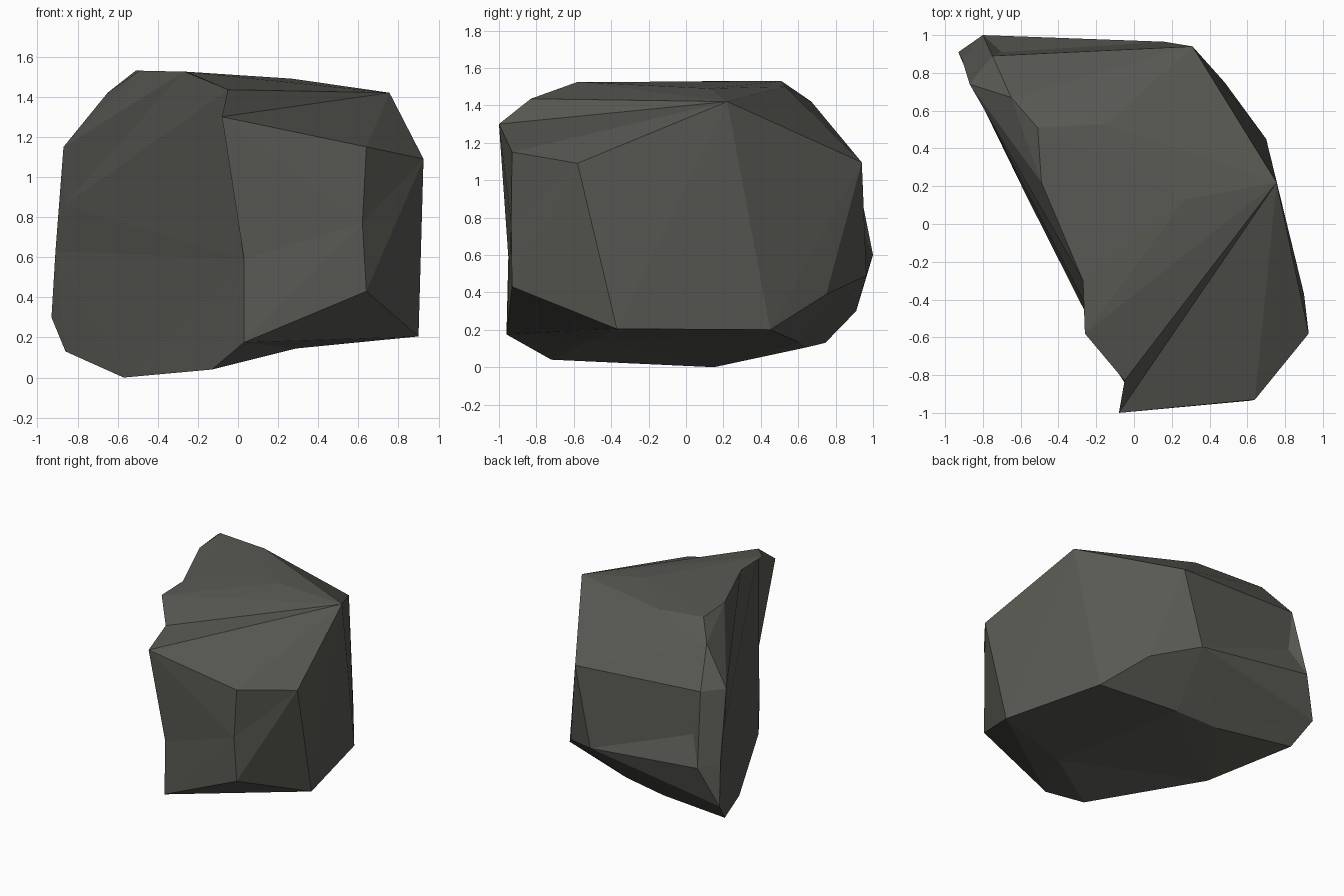
import bpy, bmesh
from mathutils import Vector

# Convex corners of the boulder
crown = [(-.26, -.58, 1.525), (-.51, .51, 1.53), (-.49, .22, 1.53), (-.65, .67, 1.42),
         (.755, .22, 1.42), (-.14, .53, 1.5)]
front = [(.64, -.93, 1.15), (.64, -.93, .43), (.03, -.96, .175)]
right = [(.925, -.58, 1.09), (.90, -.37, .205), (.70, .45, .20), (.48, .75, .39)]
back = [(.31, .94, 1.095), (.16, .965, .49), (-.80, 1, .60), (-.75, .89, 1.15)]
left = [(-.87, .74, 1.15), (-.93, .91, .30), (-.86, .745, .13)]
base = [(-.13, -.72, .04), (-.57, .15, 0)]

# Hollows: true place, and how far out it sits while the skin is stretched
hollows = [
    ((-.08, -1, 1.30), (0, 0, .15)),           # front top corner
    ((-.05, -.83, 1.435), (-.12, -.01, .05)),  # notch behind it
    ((-.27, -.30, 1.525), (-.12, -.03, .01)),  # left rim of the top
    ((.27, .13, 1.49), (0, 0, -.01)),          # middle of the top
    ((.03, -.95, .59), (-.08, -.08, 0)),       # front spine
    ((.62, -.935, .77), (.02, -.06, 0)),       # front right edge
    ((-.70, .91, .81), (0, .12, 0)),           # back ledge
    ((-.865, .75, .86), (-.06, -.02, 0)),      # left edge, upper
    ((-.91, .87, .63), (-.06, -.03, 0)),       # left edge, lower
    ((.29, -.51, .145), (0, 0, -.10)),         # underside
    ((-.25, .64, .105), (0, .03, -.03)),       # back lower edge
    ((.10, .60, .135), (0, .03, -.03)),
]

# Stretch a hull over everything, then sink the hollows into place
bm = bmesh.new()
for p in crown + front + right + back + left + base:
    bm.verts.new(p)
sunk = [(bm.verts.new(Vector(p) + Vector(d)), p) for p, d in hollows]
bmesh.ops.convex_hull(bm, input=bm.verts[:])
for v, p in sunk:
    v.co = p
bmesh.ops.delete(bm, geom=[v for v in bm.verts if not v.link_faces], context='VERTS')
bmesh.ops.recalc_face_normals(bm, faces=bm.faces[:])

mesh = bpy.data.meshes.new("boulder")
bm.to_mesh(mesh)
bm.free()

# Dark stone, flat shaded
stone = bpy.data.materials.new("dark_stone")
stone.diffuse_color = (.10, .10, .088, 1)
mesh.materials.append(stone)
boulder = bpy.data.objects.new("boulder", mesh)
bpy.context.collection.objects.link(boulder)
